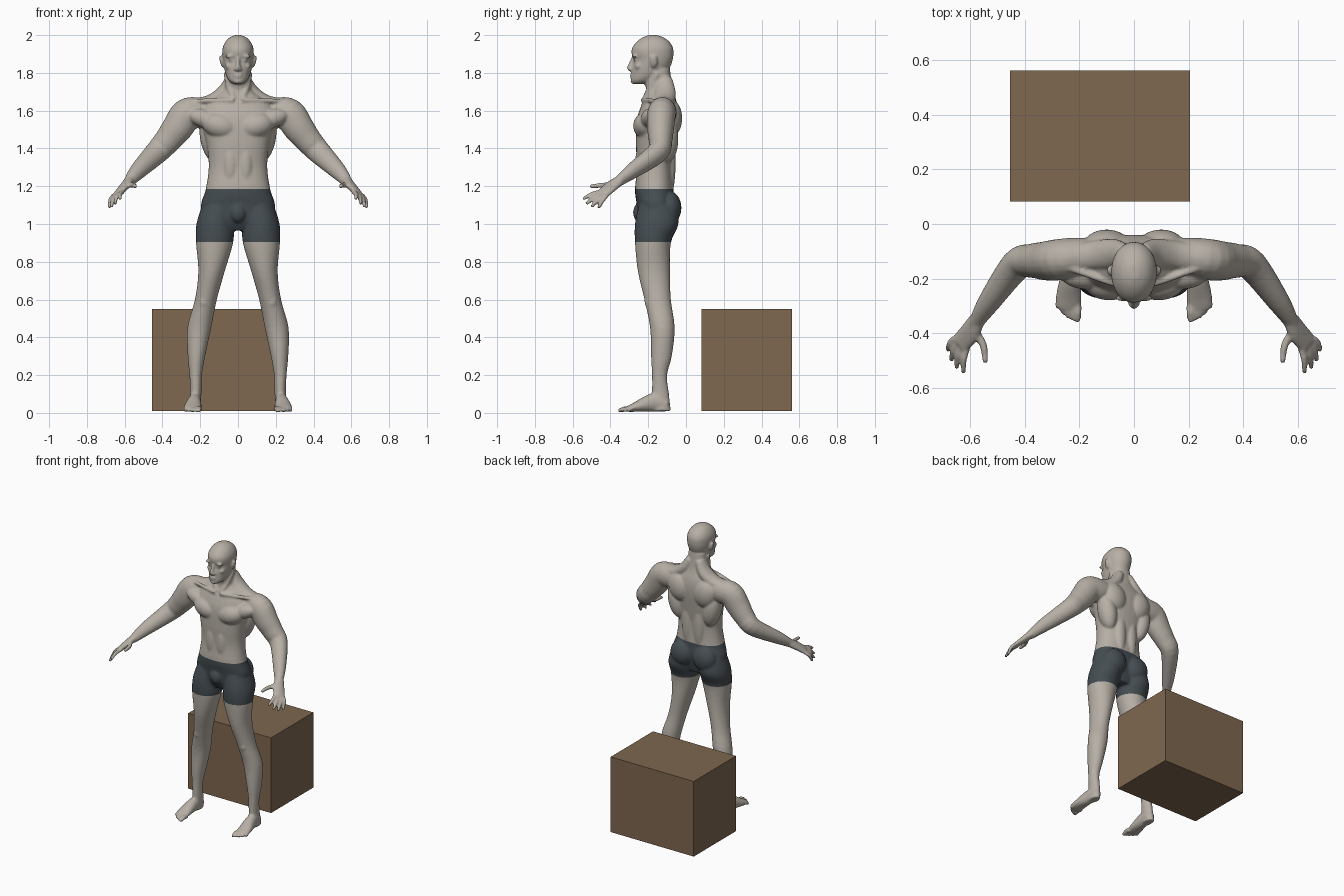
import bpy
import bmesh
from math import cos, sin, pi, copysign
from mathutils import Vector, Matrix

default_cube = bpy.data.objects.get("Cube")
if default_cube:
    bpy.data.objects.remove(default_cube, do_unlink=True)


def make_material(name, red, green, blue):
    material = bpy.data.materials.new(name)
    material.use_nodes = True
    colour = (red, green, blue, 1)
    material.diffuse_color = colour
    material.node_tree.nodes["Principled BSDF"].inputs["Base Color"].default_value = colour
    return material


skin = make_material("skin", .47, .43, .38)
slate = make_material("slate_cloth", .06, .075, .085)
brown = make_material("brown_box", .21, .135, .08)


def smooth_rows(rows, steps=4):
    """Catmull-Rom interpolation between rows of numbers."""
    rows = [Vector(row) for row in rows]
    result = []
    for i, (start, end) in enumerate(zip(rows, rows[1:])):
        before = rows[max(i - 1, 0)]
        after = rows[min(i + 2, len(rows) - 1)]
        slope_in, slope_out = (end - before) / 2, (after - start) / 2
        for step in range(steps):
            t = step / steps
            ease = t * t * (3 - 2 * t)
            result.append(start.lerp(end, ease) + slope_in * (t * (1 - t) ** 2)
                          - slope_out * (t * t * (1 - t)))
    return result + [rows[-1]]


def skin_rings(bm, rings):
    loops = [[bm.verts.new(point) for point in ring] for ring in rings]
    for lower, upper in zip(loops, loops[1:]):
        for i in range(len(lower)):
            bm.faces.new((lower[i - 1], lower[i], upper[i], upper[i - 1]))
    bm.faces.new(loops[0])
    bm.faces.new(loops[-1])


def circle(count):
    return [(cos(2 * pi * i / count), sin(2 * pi * i / count)) for i in range(count)]


def stack(bm, rows, power=2):
    """Level sections: height, centre x, half width, front y, back y."""
    def squarish(value):
        return copysign(abs(value) ** (2 / power), value)

    rings = []
    for z, centre, half, front, back in smooth_rows(rows):
        middle, depth = (front + back) / 2, (back - front) / 2
        rings.append([(centre + half * squarish(c), middle + depth * squarish(s), z)
                      for c, s in circle(32)])
    skin_rings(bm, rings)


def tube(bm, rows, wide=(0, 1, 0), spread=1):
    """Sections along a path: x, y, z, radius and, if given, radius along wide."""
    rows = smooth_rows(rows)
    points = [Vector(row[:3]) for row in rows]
    rings = []
    for i, (point, row) in enumerate(zip(points, rows)):
        along = (points[min(i + 1, len(points) - 1)] - points[max(i - 1, 0)]).normalized()
        across = Vector(wide)
        across = (across - along * across.dot(along)).normalized()
        up = across.cross(along)
        rings.append([point + up * (row[3] * c) + across * (row[-1] * spread * s)
                      for c, s in circle(20)])
    skin_rings(bm, rings)


def blob(bm, centre, radii, turn=0):
    matrix = (Matrix.Translation(centre) @ Matrix.Rotation(turn, 4, 'Y')
              @ Matrix.Diagonal((*radii, 1)))
    bmesh.ops.create_uvsphere(bm, u_segments=24, v_segments=16, radius=1, matrix=matrix)


def digit(bm, base, tip, radius, bend):
    """Finger or toe, bent at the middle and rounded at the end."""
    base, tip = Vector(base), Vector(tip)
    middle = base.lerp(tip, .5) + Vector(bend)
    narrow = radius * .8
    tube(bm, [(*base, radius), (*middle, radius), (*tip, narrow)], (1, .3, .2))
    blob(bm, tip, [narrow] * 3)


bm = bmesh.new()

# Leg
stack(bm, [(1.1, .1, .09, -.25, -.05), (1, .12, .1, -.27, -.04),
           (.9, .124, .098, -.27, -.08), (.75, .14, .07, -.255, -.085),
           (.6, .17, .058, -.22, -.08), (.45, .205, .063, -.19, -.06),
           (.3, .22, .046, -.185, -.075), (.2, .224, .033, -.18, -.1),
           (.1, .224, .03, -.18, -.09), (.01, .23, .03, -.18, -.08)])
blob(bm, (.18, -.19, .59), (.03, .03, .04))

# Foot and toes
tube(bm, [(.226, -.1, .04, .035, .03), (.23, -.17, .055, .05, .035),
          (.24, -.27, .03, .025, .047), (.24, -.31, .02, .015, .04)], (1, 0, 0))
for i in range(5):
    x = .207 + .018 * i
    digit(bm, (x, -.29, .018), (x, -.35 + .003 * i * i, .013),
          .011 if i else .015, (0, 0, .006))

# Arm from collar to wrist
tube(bm, [(.1, -.12, 1.6, .07), (.2, -.12, 1.59, .08), (.27, -.13, 1.58, .086),
          (.32, -.135, 1.51, .082), (.375, -.135, 1.44, .071), (.43, -.15, 1.38, .063),
          (.53, -.285, 1.28, .045), (.58, -.365, 1.22, .028)], spread=.88)

# Palm, fingers and thumb
tube(bm, [(.575, -.35, 1.23, .026, .03), (.6, -.395, 1.2, .022, .04),
          (.637, -.44, 1.16, .016, .04)], (.04, .04, -.02))
first_knuckle, last_knuckle = Vector((.61, -.45, 1.17)), Vector((.66, -.42, 1.15))
first_tip, last_tip = Vector((.625, -.54, 1.135)), Vector((.68, -.46, 1.09))
for i in range(4):
    t = i / 3
    fan = Vector((.6, -1, -1)) * (.012 * sin(pi * t))
    digit(bm, first_knuckle.lerp(last_knuckle, t), first_tip.lerp(last_tip, t) + fan,
          .012, (.006, 0, .007))
digit(bm, (.585, -.385, 1.21), (.545, -.5, 1.2), .014, (-.012, 0, 0))

# Muscles of the chest, belly, back and seat
blob(bm, (.09, -.21, 1.52), (.1, .07, .07), -.25)
blob(bm, (.17, -.19, 1.555), (.1, .05, .05), -.3)
blob(bm, (.04, -.235, 1.31), (.04, .035, .12))
blob(bm, (.1, -.08, 1.56), (.085, .06, .1), .3)
blob(bm, (.14, -.105, 1.45), (.06, .065, .13), .2)
blob(bm, (.045, -.085, 1.32), (.04, .03, .17))
blob(bm, (.09, -.09, 1.085), (.085, .066, .09))

# Neck slope, collarbone and throat cord
tube(bm, [(.035, -.115, 1.77, .03), (.075, -.11, 1.695, .04),
          (.15, -.115, 1.645, .038), (.24, -.125, 1.63, .035)], spread=1.4)
tube(bm, [(.02, -.23, 1.655, .012), (.1, -.21, 1.655, .012), (.24, -.16, 1.65, .012)])
tube(bm, [(.02, -.22, 1.66, .014), (.045, -.19, 1.72, .016), (.064, -.15, 1.8, .014)])

# Ear, brow, eye, cheek and nostril
blob(bm, (.087, -.17, 1.86), (.009, .02, .034), .25)
blob(bm, (.036, -.272, 1.889), (.033, .013, .009), .1)
blob(bm, (.033, -.266, 1.868), (.016, .013, .009))
blob(bm, (.047, -.25, 1.835), (.02, .02, .017))
blob(bm, (.012, -.293, 1.82), (.009, .012, .009))

# Mirror everything so far to the other side
copied = bmesh.ops.duplicate(bm, geom=bm.verts[:] + bm.edges[:] + bm.faces[:])["geom"]
for element in copied:
    if isinstance(element, bmesh.types.BMVert):
        element.co.x *= -1

# Torso and neck
stack(bm, [(.965, 0, .08, -.22, -.09), (1.02, 0, .17, -.25, -.075),
           (1.1, 0, .196, -.26, -.06), (1.18, 0, .172, -.27, -.066),
           (1.3, 0, .155, -.26, -.07), (1.42, 0, .166, -.265, -.055),
           (1.55, 0, .195, -.26, -.04), (1.63, 0, .18, -.236, -.045),
           (1.7, 0, .084, -.21, -.066), (1.75, 0, .07, -.217, -.076),
           (1.82, 0, .064, -.2, -.085)], 2.3)
blob(bm, (0, -.24, 1.06), (.045, .04, .055))

# Head
stack(bm, [(1.741, 0, .022, -.282, -.22), (1.758, 0, .047, -.292, -.17),
           (1.79, 0, .064, -.288, -.12), (1.83, 0, .074, -.286, -.085),
           (1.87, 0, .08, -.277, -.07), (1.9, 0, .083, -.288, -.066),
           (1.93, 0, .082, -.286, -.068), (1.96, 0, .07, -.266, -.083),
           (1.985, 0, .048, -.235, -.113), (2, 0, .018, -.2, -.15)], 2.1)

# Nose, lips and chin
tube(bm, [(0, -.28, 1.885, .008), (0, -.29, 1.855, .01),
          (0, -.3, 1.826, .013), (0, -.295, 1.814, .008)], (1, 0, 0))
blob(bm, (0, -.286, 1.792), (.026, .012, .0055))
blob(bm, (0, -.285, 1.779), (.022, .012, .006))
blob(bm, (0, -.278, 1.755), (.024, .016, .014))

bmesh.ops.recalc_face_normals(bm, faces=bm.faces[:])
rough_mesh = bpy.data.meshes.new("body_parts")
bm.to_mesh(rough_mesh)
bm.free()

# Fuse the parts into one soft surface
body = bpy.data.objects.new("body", rough_mesh)
bpy.context.collection.objects.link(body)
fuse = body.modifiers.new("fuse", 'REMESH')
fuse.mode = 'VOXEL'
fuse.voxel_size = .0065
soften = body.modifiers.new("soften", 'SMOOTH')
soften.factor = .5
soften.iterations = 6
depsgraph = bpy.context.evaluated_depsgraph_get()
fused_mesh = bpy.data.meshes.new_from_object(body.evaluated_get(depsgraph))
body.modifiers.clear()
body.data = fused_mesh
bpy.data.meshes.remove(rough_mesh)

# Cut the waistband and hems, and colour the shorts between them
waist, hem, reach = 1.185, .905, .35
bm = bmesh.new()
bm.from_mesh(fused_mesh)
for level in (waist, hem):
    bmesh.ops.bisect_plane(bm, geom=bm.verts[:] + bm.edges[:] + bm.faces[:],
                           plane_co=(0, 0, level), plane_no=(0, 0, 1))
for face in bm.faces:
    centre = face.calc_center_median()
    face.material_index = int(hem < centre.z < waist and abs(centre.x) < reach)
    face.smooth = True
fused_mesh.materials.clear()
fused_mesh.materials.append(skin)
fused_mesh.materials.append(slate)
bm.to_mesh(fused_mesh)
bm.free()

# Box behind the figure
bpy.ops.mesh.primitive_cube_add(size=1, location=(-.125, .322, .28))
box = bpy.context.object
box.name = "box"
box.scale = (.66, .48, .54)
box.data.materials.append(brown)
